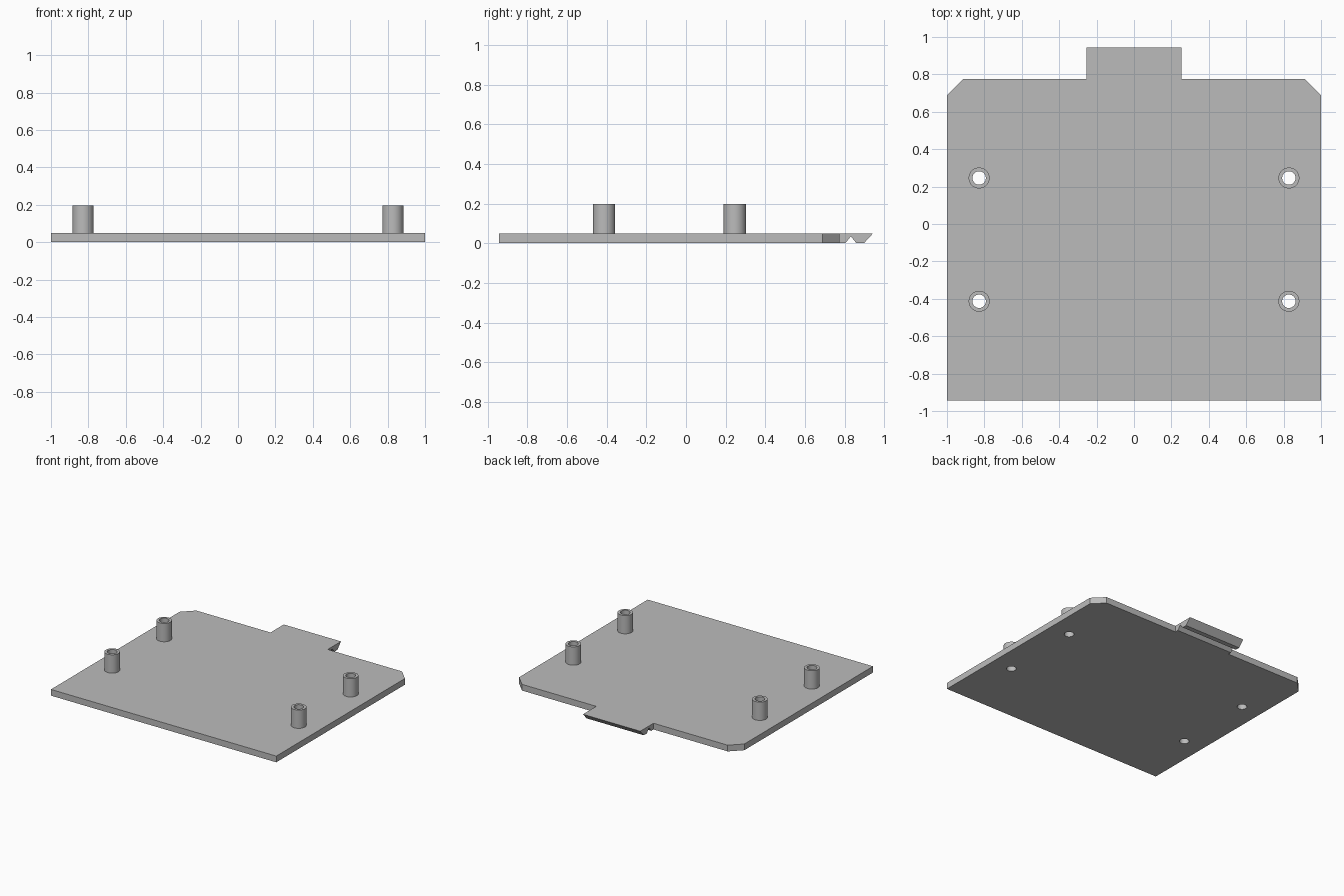
import bpy
import bmesh
from math import cos, sin, tau, radians
from mathutils import Matrix

# Main dimensions
THICK = 0.05
POST_TOP = 0.197
HOLE_R, POST_R = 0.036, 0.056
BACK, FRONT, CHAMFER = 0.775, -0.943, 0.087
TAB_HALF, TAB_END = 0.254, 0.943
POSTS = [(side * 0.828, y) for y in (0.246, -0.413) for side in (-1, 1)]

if "Cube" in bpy.data.objects:
    bpy.data.objects.remove(bpy.data.objects["Cube"])

grey = bpy.data.materials.new("light_grey")
grey.use_nodes = True
grey.diffuse_color = (0.5, 0.5, 0.5, 1)
grey.node_tree.nodes["Principled BSDF"].inputs["Base Color"].default_value = grey.diffuse_color


def circle(radius, centre=(0, 0), sides=48):
    return [(centre[0] + radius * cos(tau * i / sides),
             centre[1] + radius * sin(tau * i / sides)) for i in range(sides)]


def extrude_outline(name, loops, depth, matrix):
    """Fill flat outlines (inner loops become holes) and extrude them along z."""
    bm = bmesh.new()
    edges = []
    for loop in loops:
        verts = [bm.verts.new((x, y, 0)) for x, y in loop]
        edges += [bm.edges.new((verts[i - 1], verts[i])) for i in range(len(verts))]
    bmesh.ops.triangle_fill(bm, edges=edges, use_beauty=True, use_dissolve=False)
    top = bmesh.ops.extrude_face_region(bm, geom=bm.faces[:], use_keep_orig=True)
    moved = [v for v in top["geom"] if isinstance(v, bmesh.types.BMVert)]
    bmesh.ops.translate(bm, verts=moved, vec=(0, 0, depth))
    bmesh.ops.transform(bm, matrix=matrix, verts=bm.verts[:])
    bmesh.ops.recalc_face_normals(bm, faces=bm.faces[:])
    mesh = bpy.data.meshes.new(name)
    bm.to_mesh(mesh)
    bm.free()
    mesh.materials.append(grey)
    obj = bpy.data.objects.new(name, mesh)
    bpy.context.collection.objects.link(obj)
    bpy.ops.object.select_all(action='DESELECT')
    obj.select_set(True)
    bpy.context.view_layer.objects.active = obj
    bpy.ops.object.shade_smooth_by_angle(angle=radians(30))
    return obj


# Base plate with two chamfered back corners and four through holes
half_outline = [(1, FRONT), (1, BACK - CHAMFER), (1 - CHAMFER, BACK)]
outline = half_outline + [(-x, y) for x, y in reversed(half_outline)]
extrude_outline("base_plate", [outline] + [circle(HOLE_R, p) for p in POSTS],
                THICK, Matrix.Identity(4))

# Hollow standoff posts
for i, (x, y) in enumerate(POSTS):
    extrude_outline(f"standoff_post_{i + 1}", [circle(POST_R), circle(HOLE_R)],
                    POST_TOP - THICK, Matrix.Translation((x, y, THICK)))

# Latch tab: side profile in (y, z) with a V groove below, swept across x
profile = [(BACK, 0), (0.803, 0), (0.831, 0.035), (0.859, 0), (0.897, 0),
           (TAB_END, THICK), (BACK, THICK)]
yz_to_world = Matrix(((0, 0, 1, -TAB_HALF), (1, 0, 0, 0), (0, 1, 0, 0), (0, 0, 0, 1)))
extrude_outline("latch_tab", [profile], 2 * TAB_HALF, yz_to_world)
